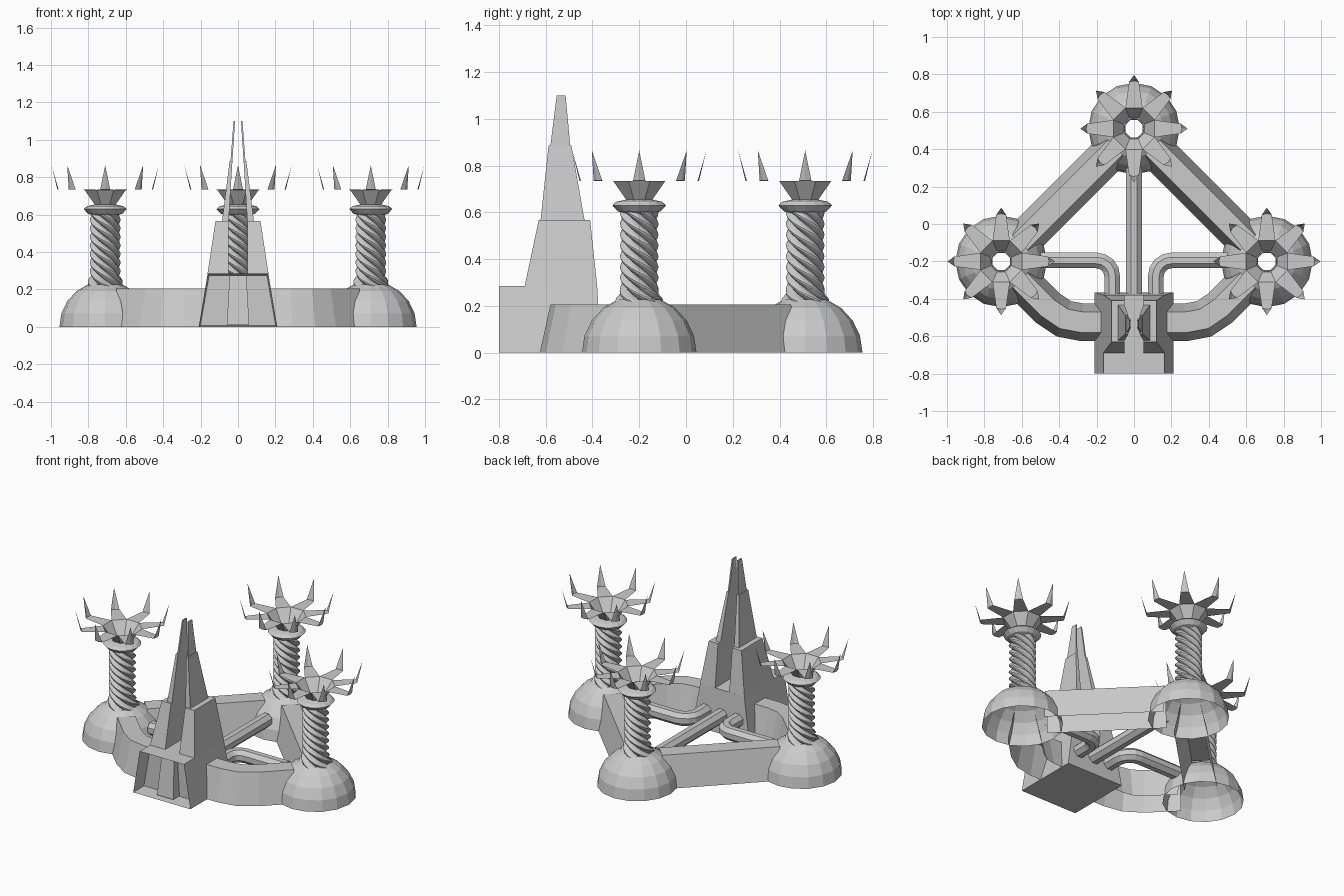
import bpy, bmesh
from math import cos, sin, pi, radians
from mathutils import Vector

if "Cube" in bpy.data.objects:
    bpy.data.objects.remove(bpy.data.objects["Cube"])

SITES = {"left": (-0.71, -0.2), "right": (0.71, -0.2), "back": (0, 0.51)}


def finish(name, bm, loc=(0, 0)):
    bmesh.ops.recalc_face_normals(bm, faces=bm.faces)
    me = bpy.data.meshes.new(name)
    bm.to_mesh(me)
    bm.free()
    ob = bpy.data.objects.new(name, me)
    ob.location = (*loc, 0)
    bpy.context.collection.objects.link(ob)
    return ob


def skin(bm, rows, closed=True):
    """Join successive rows of points with quads."""
    vs = [[bm.verts.new(p) for p in r] for r in rows]
    n = len(vs[0])
    for a, b in zip(vs, vs[1:]):
        for i in range(n if closed else n - 1):
            j = (i + 1) % n
            bm.faces.new((a[i], a[j], b[j], b[i]))
    return vs


def lathe(name, profile, seg, loc, turn=0.0):
    bm = bmesh.new()
    skin(bm, [[(r * cos(2 * pi * i / seg + turn), r * sin(2 * pi * i / seg + turn), z)
               for i in range(seg)] for r, z in profile])
    return finish(name, bm, loc)


def sweep(name, path, section, closed):
    """Sweep a (sideways, up) section along a flat path with mitred bends."""
    pts = [Vector(p) for p in path]
    rows = []
    for i, p in enumerate(pts):
        d0 = (p - pts[i - 1]).normalized() if i else (pts[1] - p).normalized()
        d1 = (pts[i + 1] - p).normalized() if i < len(pts) - 1 else d0
        d = (d0 + d1).normalized()
        side = Vector((-d.y, d.x)) / max(d.dot(d0), 0.5)
        rows.append([(p.x + side.x * o, p.y + side.y * o, z) for o, z in section])
    bm = bmesh.new()
    skin(bm, rows, closed)
    return finish(name, bm)


def frustum(bm, low, high):
    """Tapered block; each end is (x0, x1, y0, y1, z)."""
    rows = [[(a, c, z), (b, c, z), (b, d, z), (a, d, z)] for a, b, c, d, z in (low, high)]
    lo, hi = skin(bm, rows)
    bm.faces.new(lo[::-1])
    bm.faces.new(hi)


def twisted_column(name, loc):
    bm = bmesh.new()
    lobes, seg, steps = 6, 36, 44
    rows = []
    for k in range(steps + 1):
        t = k / steps
        z = 0.205 + 0.40 * t
        flare = 1 + 0.35 * max(0, 1 - t / 0.17)
        row = []
        for i in range(seg):
            a = 2 * pi * i / seg
            r = (0.059 + 0.023 * abs(cos(lobes * a / 2))) * flare
            b = a - 2 * pi * 1.45 * t
            row.append((r * cos(b), r * sin(b), z))
        rows.append(row)
    skin(bm, rows)
    return finish(name, bm, loc)


def crown(name, loc):
    bm = bmesh.new()

    def polar(r, deg, z):
        return (r * cos(radians(deg)), r * sin(radians(deg)), z)
    rings = skin(bm, [[polar(r, 45 * i - 22.5, z) for i in range(8)]
                      for r, z in ((0.05, 0.64), (0.12, 0.733))])
    # flat petals, each ending in an upturned spike
    for i in range(8):
        a, b = rings[1][i], rings[1][(i + 1) % 8]
        c = bm.verts.new(polar(0.251, 45 * i - 6, 0.735))
        d = bm.verts.new(polar(0.251, 45 * i + 6, 0.735))
        tip = bm.verts.new(polar(0.287, 45 * i, 0.865))
        mid = bm.verts.new(polar(0.256, 45 * i, 0.735))
        bm.faces.new((a, c, mid, d, b))
        bm.faces.new((c, tip, mid))
        bm.faces.new((mid, tip, d))
    return finish(name, bm, loc)


# domes, columns, collars and crowns at the three corners
dome = [(0.245 * cos(radians(a)), 0.245 * sin(radians(a))) for a in (0, 17, 34, 51, 68)]
collar = [(0.06, 0.595), (0.092, 0.605), (0.115, 0.63), (0.098, 0.645), (0.053, 0.655)]
for place, loc in SITES.items():
    lathe(place + "_dome", dome, 16, loc)
    twisted_column(place + "_column", loc)
    lathe(place + "_collar", collar, 16, loc)
    crown(place + "_crown", loc)

# walls (open channels) and pipes
wall = [(-0.1, 0), (-0.055, 0.205), (0.055, 0.205), (0.1, 0)]
pipe = [(0.045 * cos(pi / 8 + i * pi / 4), 0.12 + 0.045 * sin(pi / 8 + i * pi / 4))
        for i in range(8)]
bend = [(0.2 - 0.083 * sin(a), -0.278 + 0.083 * cos(a))
        for a in (0, pi / 8, pi / 4, 3 * pi / 8, pi / 2)]
for tag, s in (("left", -1), ("right", 1)):
    sweep(tag + "_back_wall", [(s * 0.1, 0.41), (s * 0.61, -0.1)], wall, False)
    front = [(0.61, -0.3), (0.46, -0.45), (0.375, -0.507), (0.28, -0.525), (0.12, -0.525)]
    sweep(tag + "_front_wall", [(s * x, y) for x, y in front], wall, False)
    route = [(0.5, -0.195)] + bend + [(0.117, -0.4)]
    sweep(tag + "_pipe", [(s * x, y) for x, y in route], pipe, True)
sweep("centre_pipe", [(0, 0.3), (0, -0.4)], pipe, True)

# gatehouse base with recessed front
bm = bmesh.new()
frustum(bm, (-0.21, 0.21, -0.8, -0.365, 0), (-0.162, 0.162, -0.8, -0.38, 0.285))
bm.normal_update()
bmesh.ops.recalc_face_normals(bm, faces=bm.faces)
face = min(bm.faces, key=lambda f: f.calc_center_median().y)
bmesh.ops.inset_region(bm, faces=[face], thickness=0.012)
bmesh.ops.translate(bm, verts=face.verts, vec=(0, 0.1, 0))
finish("gatehouse_base", bm)

# door panel
bm = bmesh.new()
frustum(bm, (-0.06, 0.06, -0.765, -0.69, 0.01), (-0.045, 0.045, -0.735, -0.69, 0.274))
finish("door", bm)

# split tower, one half mirrored across the gap
bm = bmesh.new()
frustum(bm, (0.052, 0.163, -0.69, -0.38, 0.284), (0.052, 0.12, -0.63, -0.41, 0.567))
frustum(bm, (0.05, 0.085, -0.622, -0.434, 0.566), (0.03, 0.045, -0.588, -0.49, 0.885))
frustum(bm, (0.03, 0.04, -0.58, -0.495, 0.884), (0.016, 0.024, -0.553, -0.515, 1.1))
tower = finish("split_tower", bm)
tower.modifiers.new("mirror", "MIRROR").use_axis[0] = True
